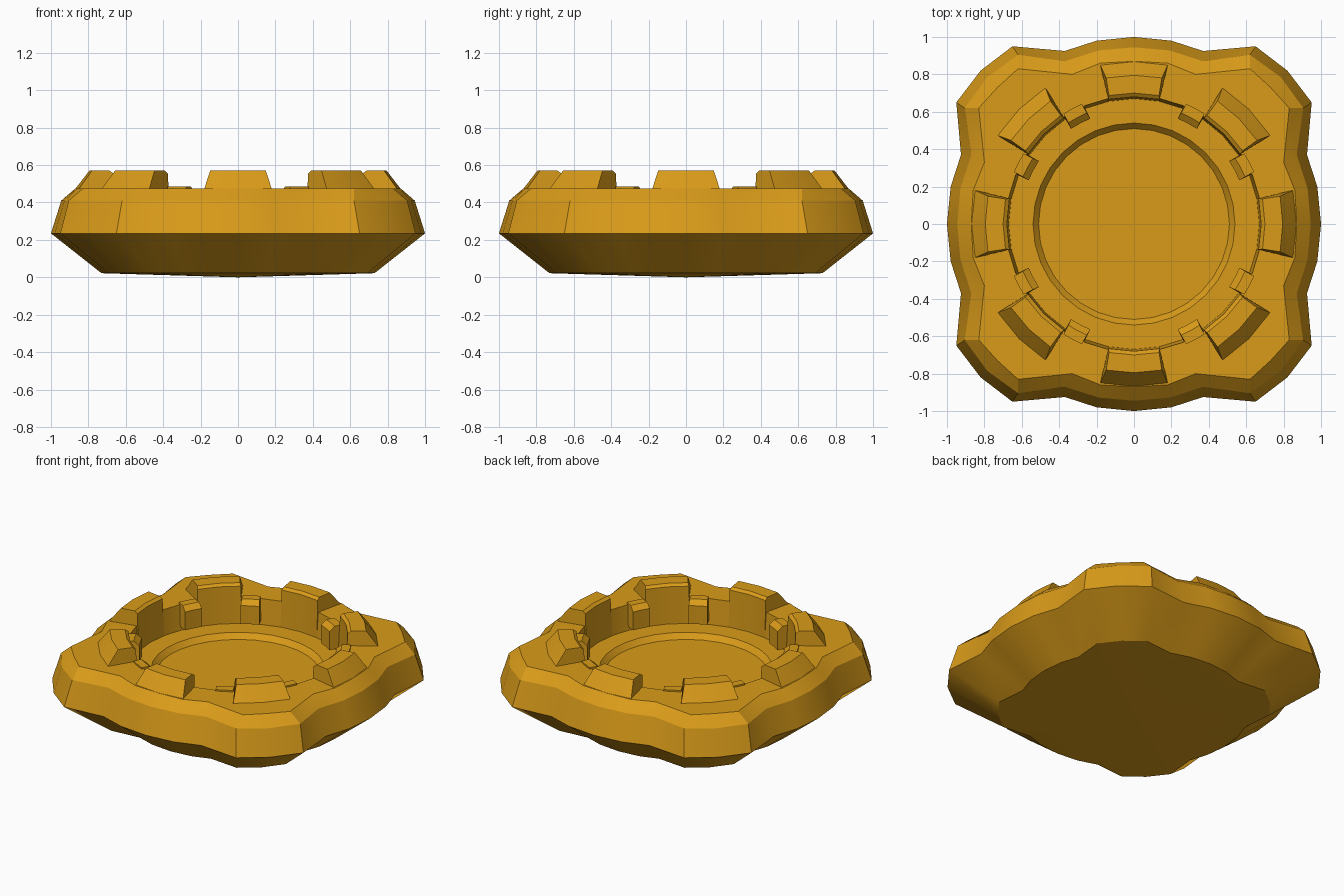
import bpy, bmesh
from math import sin, cos, radians, pi

if "Cube" in bpy.data.objects:
    bpy.data.objects.remove(bpy.data.objects["Cube"])

gold = bpy.data.materials.new("amber")
gold.diffuse_color = (0.70, 0.33, 0.01, 1)
gold.use_nodes = True
gold.node_tree.nodes["Principled BSDF"].inputs["Base Color"].default_value = gold.diffuse_color


def finish(name, bm):
    bmesh.ops.recalc_face_normals(bm, faces=bm.faces)
    me = bpy.data.meshes.new(name)
    bm.to_mesh(me)
    bm.free()
    ob = bpy.data.objects.new(name, me)
    bpy.context.collection.objects.link(ob)
    me.materials.append(gold)
    bpy.context.view_layer.objects.active = ob
    bpy.ops.object.select_all(action='DESELECT')
    ob.select_set(True)
    bpy.ops.object.shade_smooth_by_angle(angle=radians(28))
    return ob


def outline(eighth):
    """Mirror five points (side middle to corner) into a 32-point loop."""
    quad = eighth + [(y, x) for x, y in eighth[-2:0:-1]]
    pts = []
    for k in range(4):
        for x, y in quad:
            for _ in range(k):
                x, y = -y, x
            pts.append((x, y))
    return pts


def circle(r):
    return [(r * cos(2 * pi * i / 32), r * sin(2 * pi * i / 32)) for i in range(32)]


# Tray body: wavy square outside, round bowl inside
wide = outline([(1, 0), (.98, .2), (.925, .37), (.95, .65), (.82, .82)])
shoulder = outline([(.945, 0), (.928, .19), (.87, .37), (.905, .62), (.785, .785)])
rim = outline([(.87, 0), (.86, .18), (.80, .33), (.83, .62), (.73, .73)])
foot = [(x * .73, y * .73) for x, y in wide]
loops = [(foot, .022), (wide, .235), (shoulder, .41), (rim, .475),
         (circle(.685), .475), (circle(.67), .305),
         (circle(.54), .305), (circle(.51), .27)]
bm = bmesh.new()
rings = [[bm.verts.new((x, y, z)) for x, y in pts] for pts, z in loops]
for a, b in zip(rings, rings[1:]):
    for i in range(32):
        j = (i + 1) % 32
        bm.faces.new((a[i], a[j], b[j], b[i]))
bm.faces.new(rings[-1])
centre = bm.verts.new((0, 0, 0))
for i in range(32):
    bm.faces.new((rings[0][(i + 1) % 32], rings[0][i], centre))
finish("tray_body", bm)


def arc_block(name, mid, sections):
    """Closed block swept round the z axis; sections = (angle scale, profile)."""
    bm = bmesh.new()
    rows = []
    for t in (-1, 0, 1):
        row = []
        for r, z, half in sections:
            a = radians(mid + t * half)
            row.append(bm.verts.new((r * cos(a), r * sin(a), z)))
        rows.append(row)
    n = len(sections)
    for a, b in zip(rows, rows[1:]):
        for i in range(n):
            j = (i + 1) % n
            bm.faces.new((a[i], a[j], b[j], b[i]))
    bm.faces.new(rows[0])
    bm.faces.new(rows[-1])
    return finish(name, bm)


# Eight raised blocks round the rim (radius, height, half angle)
for k in range(8):
    arc_block("rim_block", 45 * k, [(.67, .31, 11.8), (.68, .555, 11.6), (.70, .57, 11),
                                    (.795, .57, 10.8), (.872, .47, 12)])

# Eight small claws on the bowl wall, two beside each side block
for k in range(4):
    for s in (-1, 1):
        arc_block("wall_claw", 90 * k + s * 28, [(.61, .33, 5.5), (.61, .455, 5.5), (.645, .485, 5),
                                                 (.70, .485, 4.5), (.70, .33, 5)])
